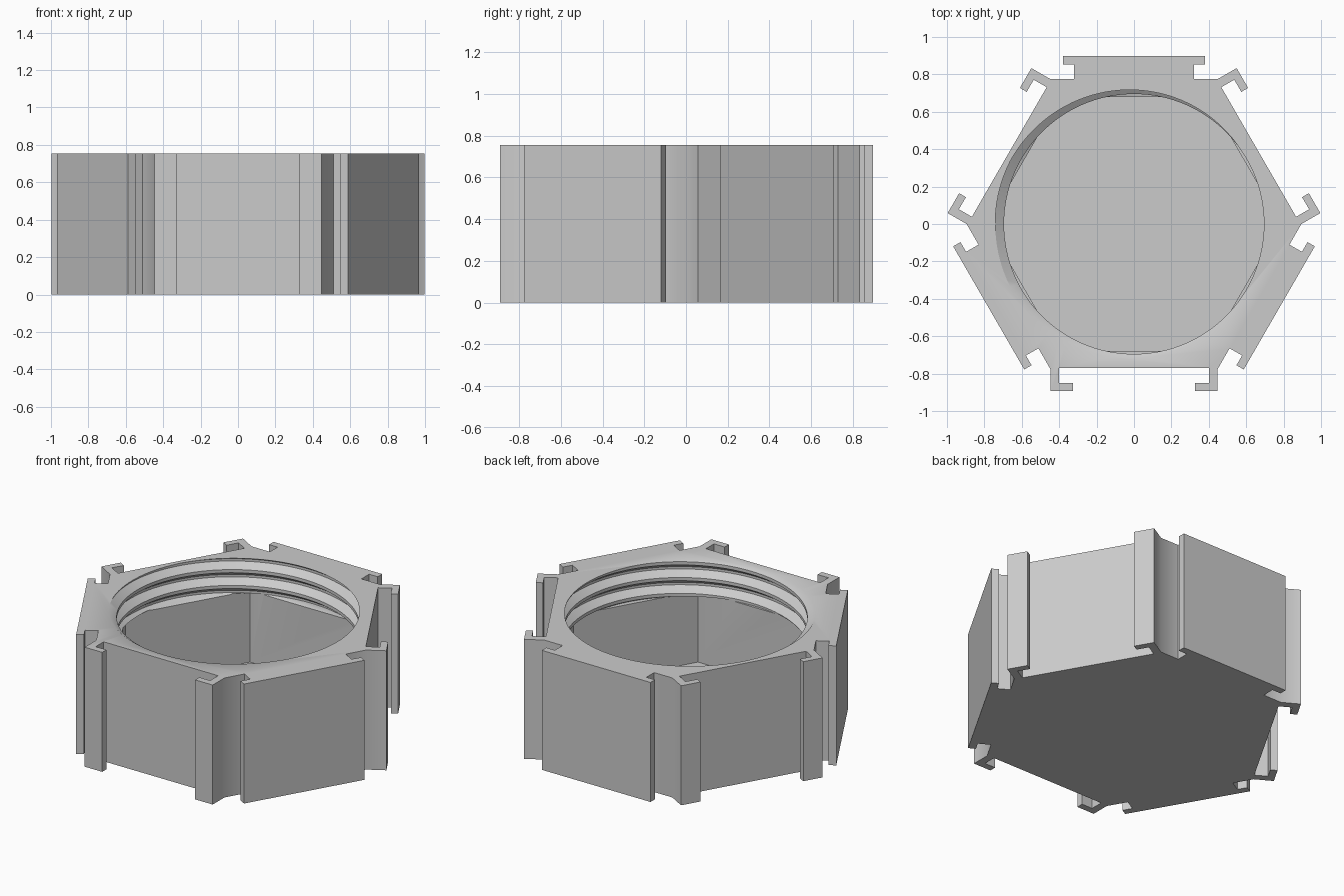
import bpy, bmesh, math
from mathutils import Vector

cube = bpy.data.objects.get("Cube")
if cube:
    bpy.data.objects.remove(cube, do_unlink=True)

HEIGHT, FLOOR, CEILING = 0.755, 0.075, 0.53
APOTHEM, CAVITY = 0.775, 0.68
CORNER = APOTHEM * math.tan(math.pi / 6)
PITCH, CREST, DEPTH = 0.1, 0.695, 0.047

grey = bpy.data.materials.new("plain_grey")
grey.use_nodes = True
grey.diffuse_color = (0.6, 0.6, 0.6, 1)
grey.node_tree.nodes["Principled BSDF"].inputs["Base Color"].default_value = (0.6, 0.6, 0.6, 1)


def add_object(name, bm):
    bmesh.ops.recalc_face_normals(bm, faces=bm.faces)
    mesh = bpy.data.meshes.new(name)
    bm.to_mesh(mesh)
    bm.free()
    mesh.materials.append(grey)
    obj = bpy.data.objects.new(name, mesh)
    bpy.context.collection.objects.link(obj)
    return obj


def prism(name, outline, bottom, top):
    bm = bmesh.new()
    face = bm.faces.new([bm.verts.new((x, y, bottom)) for x, y in outline])
    grown = bmesh.ops.extrude_face_region(bm, geom=[face])
    moved = [v for v in grown["geom"] if isinstance(v, bmesh.types.BMVert)]
    bmesh.ops.translate(bm, verts=moved, vec=(0, 0, top - bottom))
    return add_object(name, bm)


# Half outlines of a rail side and a hooked side: (along the side, outward)
rail = [(-0.32, APOTHEM), (-0.32, 0.852), (-0.38, 0.852), (-0.38, 0.897)]
hook = [(-CORNER, 0.892), (-0.325, 0.892), (-0.325, 0.85), (-0.4, 0.85), (-0.4, 0.77)]

outline = []
for side in range(6):
    half = hook if side % 2 == 0 else rail
    points = [(-CORNER, APOTHEM)] + half + [(-u, d) for u, d in reversed(half)]
    angle = math.radians(-90 + 60 * side)
    normal = Vector((math.cos(angle), math.sin(angle)))
    tangent = Vector((-normal.y, normal.x))
    outline += [tuple(tangent * u + normal * d) for u, d in points]
body = prism("hexagonal_jar_body", outline, 0, HEIGHT)

# Hexagonal cavity
radius = CAVITY / math.cos(math.pi / 6)
hexagon = [(radius * math.cos(math.pi / 3 * i), radius * math.sin(math.pi / 3 * i))
           for i in range(6)]
cavity = prism("cavity_cutter", hexagon, FLOOR, CEILING)


# Threaded neck: trapezoid thread following a helix
def thread_radius(z, turn):
    phase = ((z - HEIGHT) / PITCH - turn) % 1
    wave = 1 - abs(2 * phase - 1)
    return CREST + DEPTH * min(1, max(0, (wave - 0.2) / 0.65))


def thread_cutter(bottom, top, segments=120):
    bm = bmesh.new()
    columns = []
    for j in range(segments + 1):
        turn = j / segments
        a = 2 * math.pi * turn
        column = []
        for k in range(-6, 4):
            for phase in (0.1, 0.425, 0.575, 0.9):
                z = HEIGHT + PITCH * (k + phase + turn)
                z = min(top, max(bottom, z))
                r = thread_radius(z, turn)
                column.append(bm.verts.new((r * math.cos(a), r * math.sin(a), z)))
        columns.append(column)
    for left, right in zip(columns, columns[1:]):
        for k in range(len(left) - 1):
            bm.faces.new((left[k], right[k], right[k + 1], left[k + 1]))
    bmesh.ops.remove_doubles(bm, verts=bm.verts, dist=0.00005)
    for level in (bottom, top):
        rim = [e for e in bm.edges if e.is_boundary
               and all(abs(v.co.z - level) < 0.0001 for v in e.verts)]
        bmesh.ops.contextual_create(bm, geom=rim)
    bmesh.ops.triangulate(bm, faces=[f for f in bm.faces if len(f.verts) == 4])
    return add_object("thread_cutter", bm)


neck = thread_cutter(CEILING - 0.004, HEIGHT + 0.03)

# Cut the cavity and the neck out of the body
bpy.context.view_layer.objects.active = body
for cutter in (cavity, neck):
    cutter.hide_render = True
    cut = body.modifiers.new("cut", "BOOLEAN")
    cut.operation = "DIFFERENCE"
    cut.solver = "EXACT"
    cut.object = cutter
    bpy.ops.object.modifier_apply(modifier=cut.name)
    bpy.data.objects.remove(cutter, do_unlink=True)

bpy.ops.object.select_all(action="DESELECT")
body.select_set(True)
bpy.ops.object.shade_smooth_by_angle(angle=math.radians(40))
